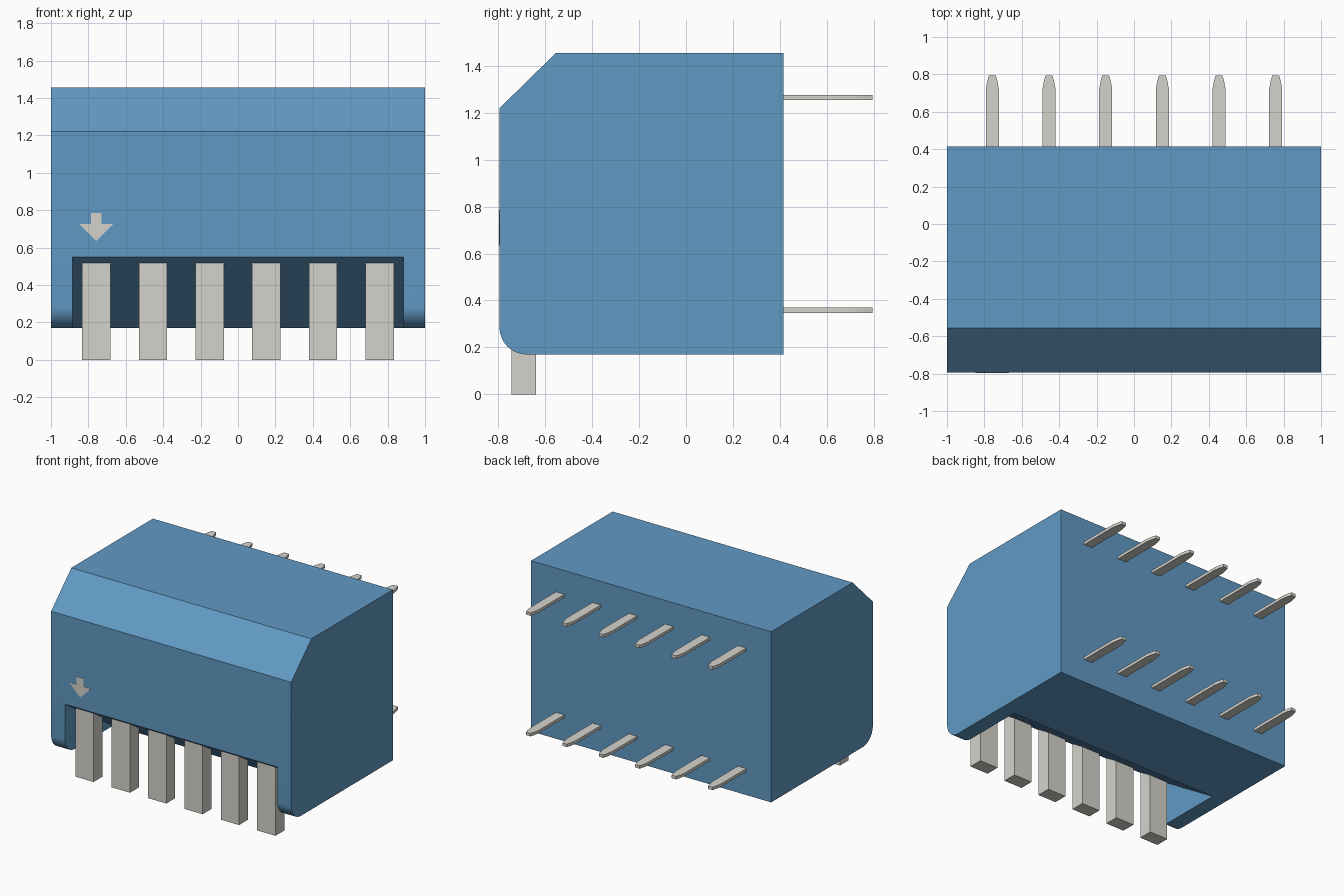
import bpy, bmesh, math
from mathutils import Vector

if "Cube" in bpy.data.objects:
    bpy.data.objects.remove(bpy.data.objects["Cube"])


def material(name, color):
    m = bpy.data.materials.new(name)
    m.diffuse_color = color
    m.use_nodes = True
    m.node_tree.nodes["Principled BSDF"].inputs["Base Color"].default_value = m.diffuse_color
    return m


blue = material("blue_plastic", (0.12, 0.32, 0.55, 1))
metal = material("pale_metal", (0.66, 0.65, 0.60, 1))


def prism(name, points, offset, mat):
    """Extrude a closed planar outline of 3D points along offset."""
    bm = bmesh.new()
    face = bm.faces.new([bm.verts.new(p) for p in points])
    ext = bmesh.ops.extrude_face_region(bm, geom=[face], use_keep_orig=True)
    verts = [g for g in ext["geom"] if isinstance(g, bmesh.types.BMVert)]
    bmesh.ops.translate(bm, verts=verts, vec=Vector(offset))
    bmesh.ops.recalc_face_normals(bm, faces=bm.faces)
    mesh = bpy.data.meshes.new(name)
    bm.to_mesh(mesh)
    bm.free()
    mesh.materials.append(mat)
    ob = bpy.data.objects.new(name, mesh)
    bpy.context.collection.objects.link(ob)
    return ob


FRONT, BACK, BOTTOM, TOP = -0.795, 0.415, 0.17, 1.455

# Housing: side profile with a chamfered top edge and a rounded bottom edge
R = 0.115
profile = [(BACK, BOTTOM), (BACK, TOP), (-0.555, TOP), (FRONT, 1.22)]
for i in range(13):
    a = math.pi + i / 12 * math.pi / 2
    profile.append((FRONT + R + R * math.cos(a), BOTTOM + R + R * math.sin(a)))
housing = prism("housing", [(-1, y, z) for y, z in profile], (2, 0, 0), blue)

# Sloping recess under the front edge, cut behind the actuator levers
wedge = [(-0.946, 0.65), (-0.069, 0.07), (-0.946, 0.07)]
cutter = prism("recess_cutter", [(-0.885, y, z) for y, z in wedge], (1.77, 0, 0), blue)
cutter.hide_render = True
cut = housing.modifiers.new("recess", "BOOLEAN")
cut.operation = "DIFFERENCE"
cut.solver = "EXACT"
cut.object = cutter
bpy.context.view_layer.objects.active = housing
housing.select_set(True)
bpy.ops.object.modifier_apply(modifier=cut.name)
bpy.data.objects.remove(cutter)
bpy.ops.object.shade_smooth_by_angle(angle=math.radians(25))

# Levers below the front, and two rows of tapered solder pins at the back
for i in range(6):
    x = (i - 2.5) * 0.303
    w = 0.076
    prism(f"lever_{i + 1}",
          [(x - w, -0.745, 0), (x + w, -0.745, 0), (x + w, -0.64, 0), (x - w, -0.64, 0)],
          (0, 0, 0.56), metal)
    half = [(0.035, BACK - 0.005), (0.035, 0.72), (0.027, 0.765), (0.018, 0.795)]
    outline = half + [(-u, y) for u, y in reversed(half)]
    for row, z in (("lower", 0.347), ("upper", 1.255)):
        prism(f"{row}_pin_{i + 1}", [(x + u, y, z) for u, y in outline], (0, 0, 0.022), metal)

# Printed arrow marking the first lever
side = [(0.0, 0.635), (0.09, 0.725), (0.029, 0.725), (0.029, 0.785)]
arrow = side + [(-u, z) for u, z in reversed(side[1:])]
prism("arrow_mark", [(-0.758 + u, FRONT - 0.002, z) for u, z in arrow], (0, 0.004, 0), metal)
